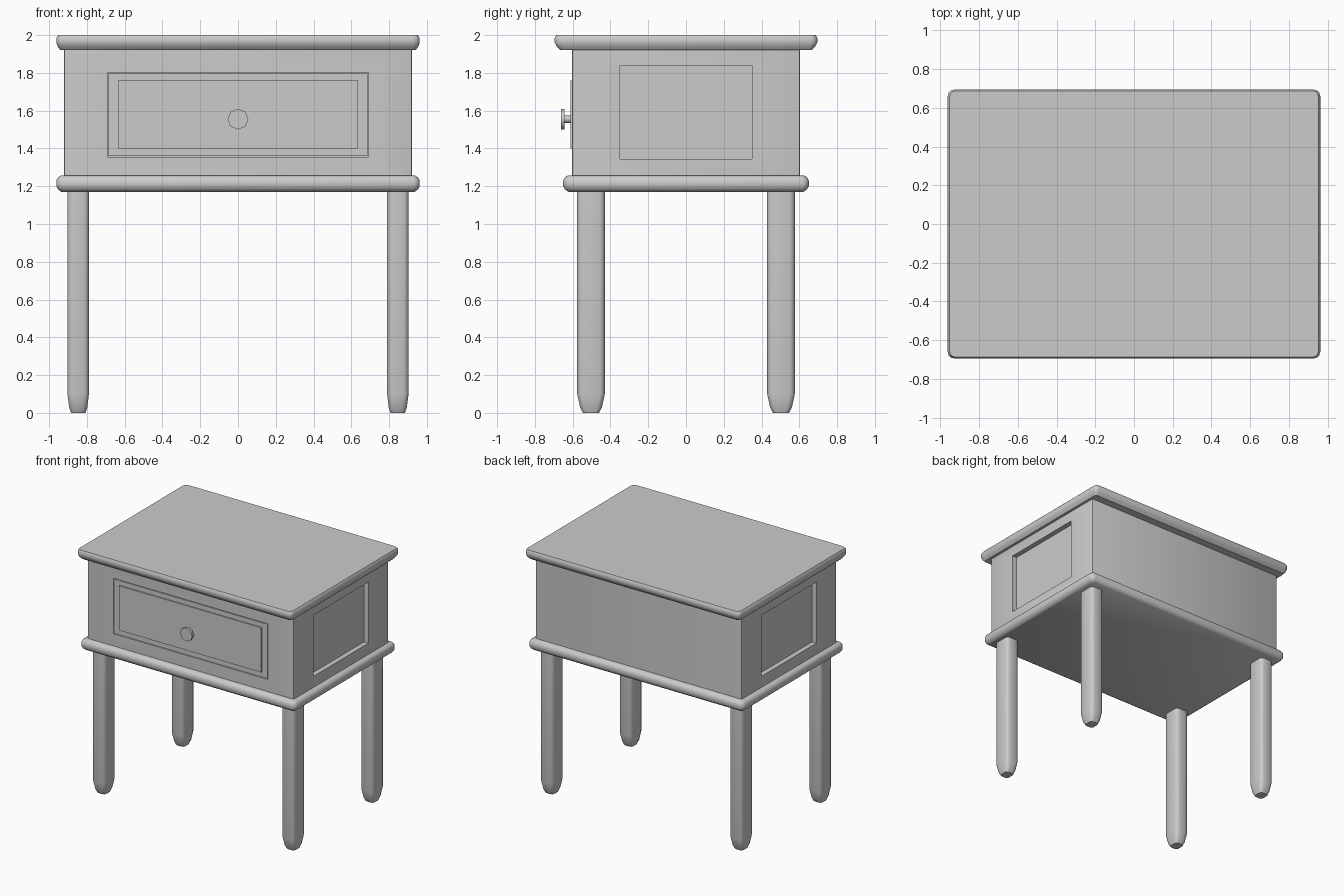
import bpy, bmesh, math
from mathutils import Matrix

if "Cube" in bpy.data.objects:
    bpy.data.objects.remove(bpy.data.objects["Cube"], do_unlink=True)

grey = bpy.data.materials.new("plain grey")
grey.use_nodes = True
COLOUR = (0.6, 0.6, 0.6, 1)
grey.diffuse_color = COLOUR
grey.node_tree.nodes["Principled BSDF"].inputs["Base Color"].default_value = COLOUR


def finish(bm, name, angle=35):
    bmesh.ops.recalc_face_normals(bm, faces=bm.faces)
    mesh = bpy.data.meshes.new(name)
    bm.to_mesh(mesh)
    bm.free()
    mesh.materials.append(grey)
    obj = bpy.data.objects.new(name, mesh)
    bpy.context.collection.objects.link(obj)
    smooth(obj, angle)
    return obj


def smooth(obj, angle):
    bpy.ops.object.select_all(action='DESELECT')
    obj.select_set(True)
    bpy.context.view_layer.objects.active = obj
    bpy.ops.object.shade_smooth_by_angle(angle=math.radians(angle))


def rounded_ring(bm, z, hx, hy, r, cx, cy, steps):
    """One rounded rectangle of vertices at height z."""
    verts = []
    for corner, (sx, sy) in enumerate([(1, 1), (-1, 1), (-1, -1), (1, -1)]):
        for i in range(steps + 1):
            a = math.pi / 2 * (corner + i / steps)
            verts.append(bm.verts.new((cx + sx * (hx - r) + r * math.cos(a),
                                       cy + sy * (hy - r) + r * math.sin(a), z)))
    return verts


def loft(name, rings, cx=0, cy=0, steps=3, angle=35):
    """Closed solid through rings of (z, half width, half depth, corner radius)."""
    bm = bmesh.new()
    loops = [rounded_ring(bm, *ring, cx, cy, steps) for ring in rings]
    n = len(loops[0])
    for low, high in zip(loops, loops[1:]):
        for i in range(n):
            j = (i + 1) % n
            bm.faces.new((low[i], low[j], high[j], high[i]))
    bm.faces.new(loops[0][::-1])
    bm.faces.new(loops[-1])
    return finish(bm, name, angle)


def box(name, x0, x1, y0, y1, z0, z1):
    bm = bmesh.new()
    bmesh.ops.create_cube(bm, size=1)
    bmesh.ops.scale(bm, vec=(x1 - x0, y1 - y0, z1 - z0), verts=bm.verts)
    bmesh.ops.translate(bm, vec=((x0 + x1) / 2, (y0 + y1) / 2, (z0 + z1) / 2), verts=bm.verts)
    return finish(bm, name)


def carve(obj, cutter):
    mod = obj.modifiers.new("carve", 'BOOLEAN')
    mod.operation = 'DIFFERENCE'
    mod.solver = 'EXACT'
    mod.object = cutter
    bpy.ops.object.select_all(action='DESELECT')
    bpy.context.view_layer.objects.active = obj
    bpy.ops.object.modifier_apply(modifier=mod.name)
    bpy.data.objects.remove(cutter, do_unlink=True)


# Table top and lower moulding
loft("table_top", [(1.92, 0.94, 0.665, 0.02), (1.94, 0.955, 0.685, 0.03),
                   (1.96, 0.962, 0.695, 0.035), (1.985, 0.962, 0.695, 0.035),
                   (2.0, 0.952, 0.687, 0.03)])
loft("lower_moulding", [(1.17, 0.935, 0.622, 0.02), (1.182, 0.952, 0.64, 0.03),
                        (1.2, 0.962, 0.65, 0.035), (1.23, 0.962, 0.65, 0.035),
                        (1.248, 0.952, 0.64, 0.03), (1.256, 0.938, 0.626, 0.02)])

# Cabinet with side recesses and a drawer opening
cabinet = loft("cabinet", [(1.25, 0.92, 0.603, 0.008), (1.925, 0.92, 0.603, 0.008)], steps=2)
for s in (-1, 1):
    carve(cabinet, box("side_cutter", *sorted((s * 0.88, s * 1.0)), -0.35, 0.35, 1.345, 1.838))
carve(cabinet, box("drawer_cutter", -0.69, 0.69, -0.7, -0.56, 1.355, 1.803))
smooth(cabinet, 35)

# Drawer front with raised panel
box("drawer_front", -0.686, 0.686, -0.601, -0.55, 1.359, 1.797)
box("drawer_panel", -0.635, 0.635, -0.611, -0.59, 1.4, 1.76)


# Eight-sided knob: stem, flared disc
def knob_part(name, r_back, r_front, y_back, y_front):
    bm = bmesh.new()
    bmesh.ops.create_cone(bm, cap_ends=True, segments=8, radius1=r_back,
                          radius2=r_front, depth=y_back - y_front)
    bmesh.ops.rotate(bm, cent=(0, 0, 0), matrix=Matrix.Rotation(math.pi / 2, 3, 'X'),
                     verts=bm.verts)
    bmesh.ops.translate(bm, vec=(0, (y_back + y_front) / 2, 1.555), verts=bm.verts)
    finish(bm, name, 50)


knob_part("knob_stem", 0.02, 0.02, -0.6, -0.645)
knob_part("knob_disc", 0.055, 0.055, -0.642, -0.662)

# Four legs with tapered feet
for side, sx in (("left", 1), ("right", -1)):
    for end, sy in (("front", -1), ("back", 1)):
        loft(f"{end}_{side}_leg",
             [(0, 0.038, 0.042, 0.02), (0.03, 0.048, 0.058, 0.025),
              (0.1, 0.057, 0.073, 0.025), (1.18, 0.057, 0.073, 0.025)],
             cx=sx * 0.846, cy=sy * 0.503, steps=2, angle=50)
